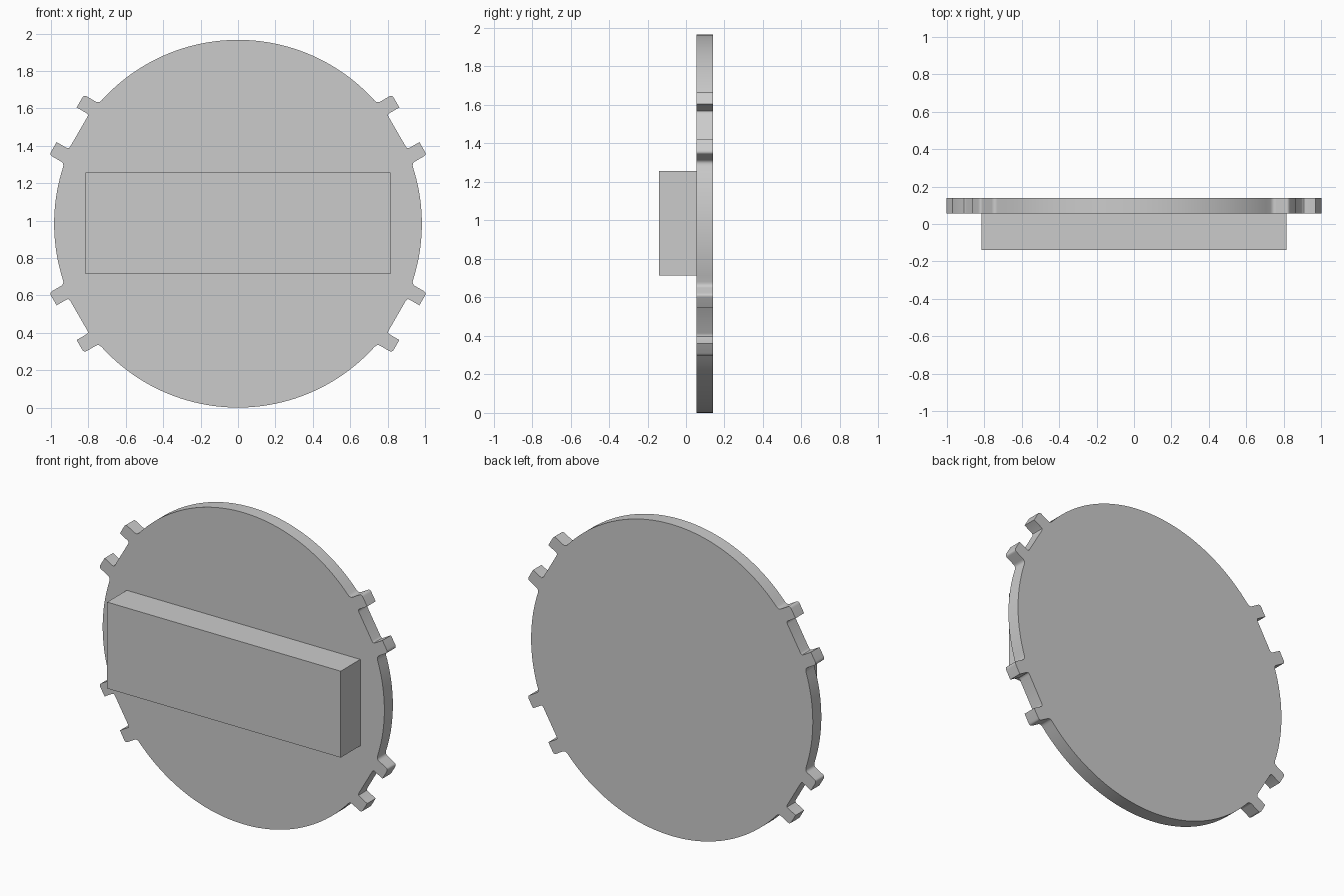
import bpy, bmesh, math
from mathutils import Vector

cube = bpy.data.objects.get("Cube")
if cube:
    bpy.data.objects.remove(cube, do_unlink=True)

RADIUS = 0.983
FRONT, JOIN, BACK = -0.14, 0.055, 0.14

grey = bpy.data.materials.new("plain grey")
grey.use_nodes = True
grey.diffuse_color = (0.6, 0.6, 0.6, 1)
grey.node_tree.nodes["Principled BSDF"].inputs["Base Color"].default_value = (0.6, 0.6, 0.6, 1)


def extrude_outline(name, outline, y0, y1):
    """Solid from an (x, z) outline swept from y0 to y1."""
    bm = bmesh.new()
    face = bm.faces.new([bm.verts.new((x, y0, z)) for x, z in outline])
    swept = bmesh.ops.extrude_face_region(bm, geom=[face])["geom"]
    moved = [v for v in swept if isinstance(v, bmesh.types.BMVert)]
    bmesh.ops.translate(bm, verts=moved, vec=(0, y1 - y0, 0))
    bmesh.ops.recalc_face_normals(bm, faces=bm.faces)
    mesh = bpy.data.meshes.new(name)
    bm.to_mesh(mesh)
    bm.free()
    mesh.materials.append(grey)
    obj = bpy.data.objects.new(name, mesh)
    bpy.context.collection.objects.link(obj)
    return obj


def rounded(a, corner, b, steps=4):
    """Curved corner between a and b."""
    a, corner, b = Vector(a), Vector(corner), Vector(b)
    return [a.lerp(corner, t).lerp(corner.lerp(b, t), t)
            for t in (i / steps for i in range(steps + 1))]


# One half of a lug pair: (outward, sideways) from the pair's own axis
half = rounded((0.983, 0.09), (0.983, 0.107), (0.995, 0.107), 3)
half += [Vector((1.058, 0.107))]
half += rounded((1.058, 0.166), (1.058, 0.185), (1.042, 0.185))
root = math.asin(0.207 / RADIUS)
half += rounded((0.985, 0.185), (0.966, 0.185),
                (RADIUS * math.cos(root), RADIUS * math.sin(root)))
lug_pair = [Vector((p.x, -p.y)) for p in reversed(half)] + half

# Disc rim: four lug pairs joined by arcs
outline = []
axes = [math.radians(a) for a in (30, 150, 210, 330)]
for axis, following in zip(axes, axes[1:] + [axes[0] + math.tau]):
    c, s = math.cos(axis), math.sin(axis)
    outline += [(p.x * c - p.y * s, RADIUS + p.x * s + p.y * c) for p in lug_pair]
    start, end = axis + root, following - root
    count = round((end - start) / math.radians(2))
    for i in range(1, count):
        a = start + (end - start) * i / count
        outline.append((RADIUS * math.cos(a), RADIUS + RADIUS * math.sin(a)))

disc = extrude_outline("lugged_disc", outline, JOIN, BACK)
bpy.ops.object.select_all(action="DESELECT")
disc.select_set(True)
bpy.context.view_layer.objects.active = disc
bpy.ops.object.shade_smooth_by_angle(angle=math.radians(32))

# Rectangular grip across the front
w, low, high = 0.815, 0.713, 1.258
extrude_outline("grip_bar", [(-w, low), (w, low), (w, high), (-w, high)], FRONT, JOIN)
